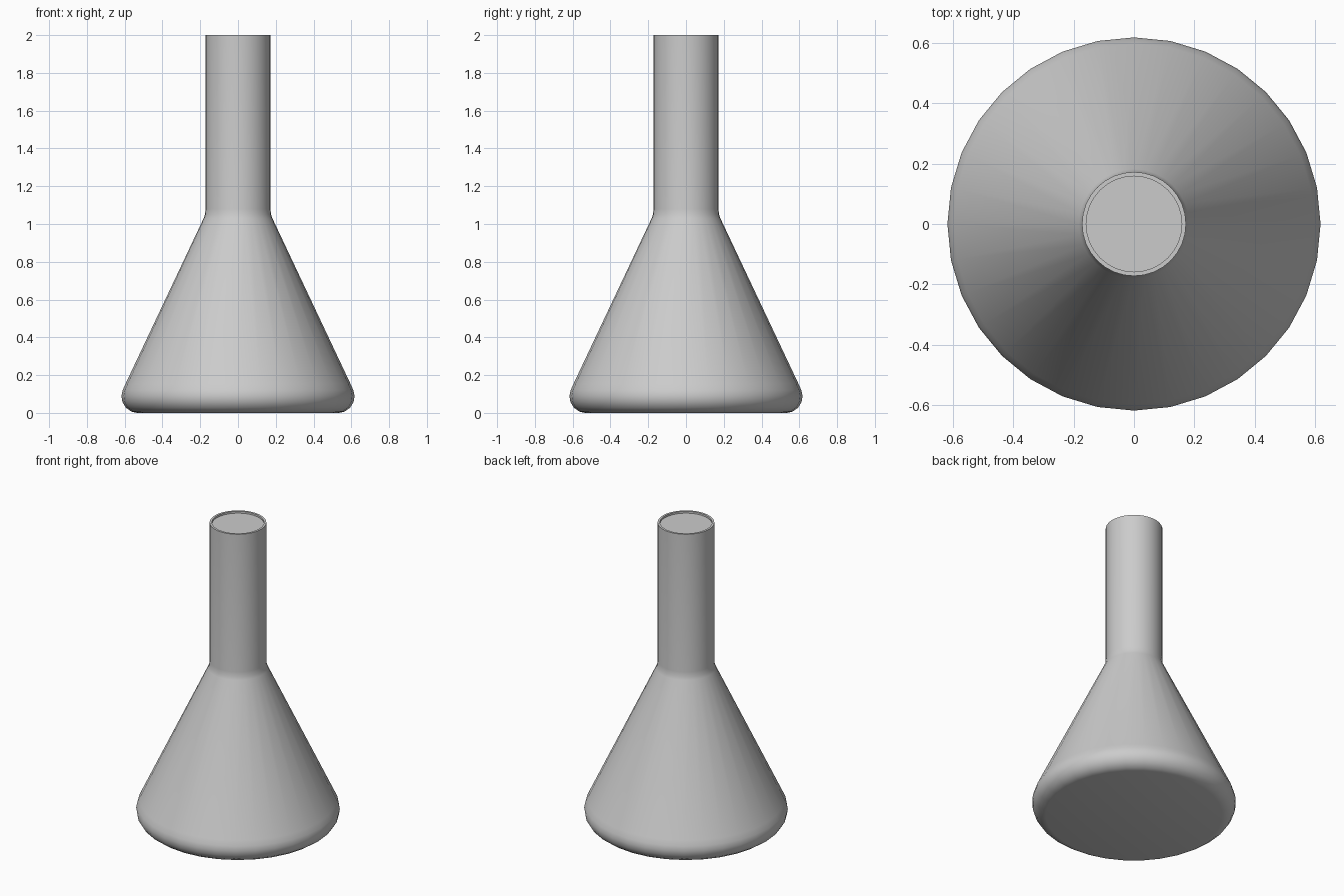
import bpy, bmesh, math

if "Cube" in bpy.data.objects:
    bpy.data.objects.remove(bpy.data.objects["Cube"])

SEGMENTS = 32


def lathe(name, profile):
    """Revolve an (r, z) profile about z; r = 0 ends become poles."""
    bm = bmesh.new()
    rings = []
    for r, z in profile:
        n = 1 if r == 0 else SEGMENTS
        rings.append([bm.verts.new((r * math.cos(2 * math.pi * i / SEGMENTS),
                                    r * math.sin(2 * math.pi * i / SEGMENTS), z))
                      for i in range(n)])
    for a, b in zip(rings, rings[1:]):
        for i in range(SEGMENTS):
            j = (i + 1) % SEGMENTS
            loop = [a[i % len(a)], a[j % len(a)], b[j % len(b)], b[i % len(b)]]
            bm.faces.new(list(dict.fromkeys(loop)))
    bmesh.ops.recalc_face_normals(bm, faces=bm.faces)
    mesh = bpy.data.meshes.new(name)
    bm.to_mesh(mesh)
    bm.free()
    obj = bpy.data.objects.new(name, mesh)
    bpy.context.collection.objects.link(obj)
    bpy.context.view_layer.objects.active = obj
    obj.select_set(True)
    bpy.ops.object.shade_smooth_by_angle(angle=math.radians(40))
    obj.select_set(False)
    return obj


# Flask: flat base, rounded heel, cone, filleted shoulder, straight neck,
# thin rim and a shallow closed mouth
lathe("flask", [
    (0, 0), (0.535, 0), (0.565, 0.007), (0.594, 0.028), (0.612, 0.058),
    (0.617, 0.09), (0.611, 0.12), (0.596, 0.153),
    (0.182, 1.03), (0.175, 1.05), (0.172, 1.08), (0.172, 2.0),
    (0.158, 2.0), (0.158, 1.988), (0, 1.988),
])
